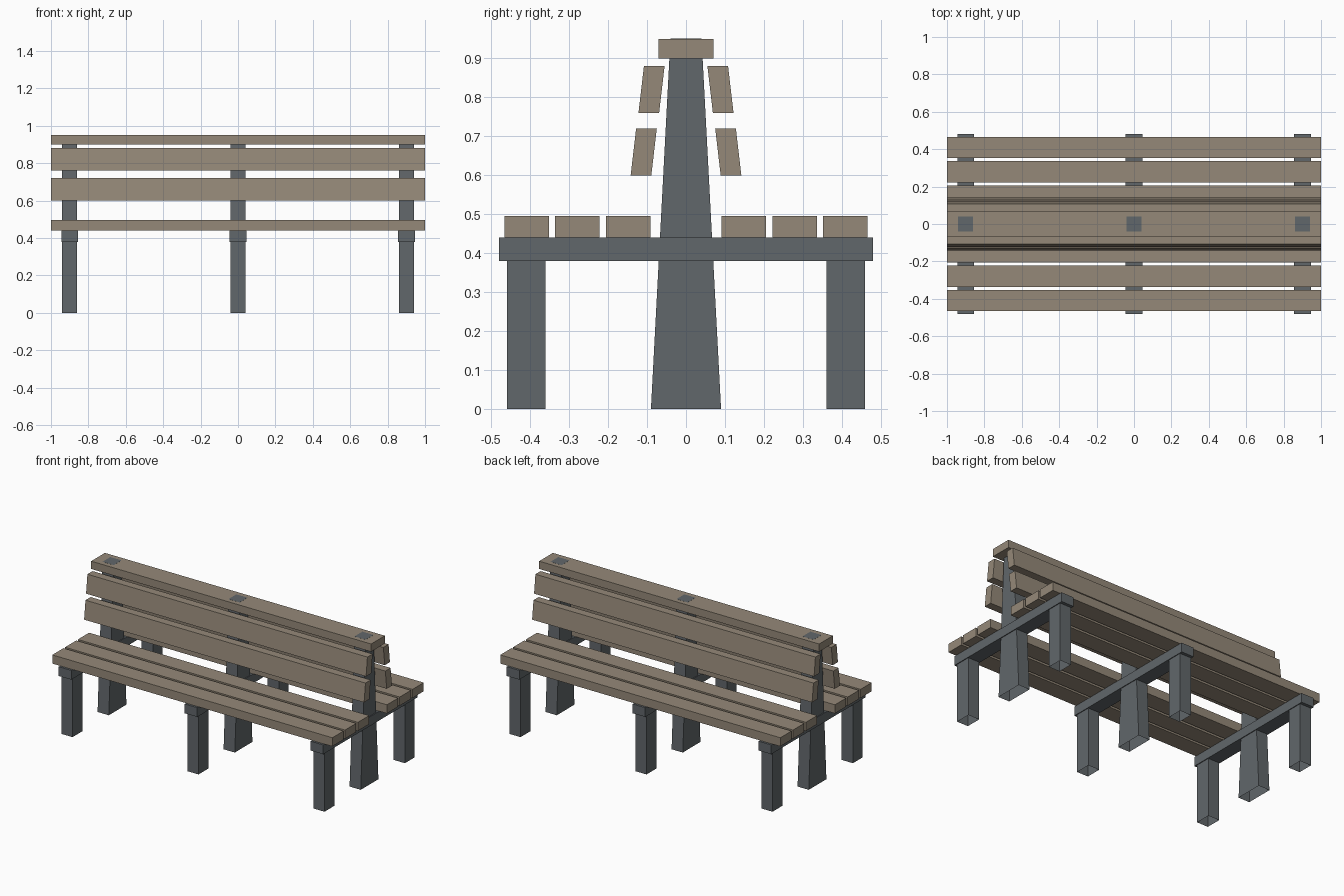
import bpy
import bmesh

cube = bpy.data.objects.get("Cube")
if cube:
    bpy.data.objects.remove(cube, do_unlink=True)


def material(name, rgb):
    mat = bpy.data.materials.new(name)
    mat.use_nodes = True
    colour = (*rgb, 1)
    mat.diffuse_color = colour
    mat.node_tree.nodes["Principled BSDF"].inputs["Base Color"].default_value = colour
    return mat


wood = material("weathered wood", (0.30, 0.25, 0.19))
metal = material("grey frame", (0.12, 0.135, 0.145))


def extrude_profile(name, profile, x, width, mat, open_bottom=False):
    """Extrude a y-z outline along x, centred on x."""
    bm = bmesh.new()
    ends = [[bm.verts.new((x + s * width / 2, y, z)) for y, z in profile]
            for s in (-1, 1)]
    bm.faces.new(ends[0])
    bm.faces.new(ends[1])
    for i in range(len(profile)):
        j = (i + 1) % len(profile)
        bm.faces.new((ends[0][i], ends[0][j], ends[1][j], ends[1][i]))
    bmesh.ops.recalc_face_normals(bm, faces=bm.faces)
    if open_bottom:
        under = [f for f in bm.faces if f.normal.z < -0.9]
        bmesh.ops.delete(bm, geom=under, context='FACES')
    mesh = bpy.data.meshes.new(name)
    bm.to_mesh(mesh)
    bm.free()
    mesh.materials.append(mat)
    obj = bpy.data.objects.new(name, mesh)
    bpy.context.collection.objects.link(obj)


def rect(y0, y1, z0, z1):
    return [(y0, z0), (y1, z0), (y1, z1), (y0, z1)]


def flip(profile, side):
    return [(side * y, z) for y, z in profile]


# Three frames: tapered post, cross bar and two legs
for x, place in ((-0.9, "right"), (0, "middle"), (0.9, "left")):
    post = [(-0.09, 0), (0.09, 0), (0.04, 0.9505), (-0.04, 0.9505)]
    extrude_profile(f"{place}_post", post, x, 0.08, metal, True)
    extrude_profile(f"{place}_cross_bar", rect(-0.48, 0.48, 0.38, 0.44), x, 0.09, metal)
    for side, end in ((-1, "front"), (1, "back")):
        leg = flip(rect(0.36, 0.46, 0, 0.38), side)
        extrude_profile(f"{place}_{end}_leg", leg, x, 0.08, metal, True)

# Seat planks and leaning backrest boards on both sides
for side, end in ((-1, "front"), (1, "back")):
    for i, y in enumerate((0.091, 0.222, 0.352)):
        plank = flip(rect(y, y + 0.114, 0.44, 0.496), side)
        extrude_profile(f"{end}_seat_plank_{i + 1}", plank, 0, 2, wood)
    for level, y, z in (("lower", 0.089, 0.60), ("upper", 0.069, 0.76)):
        board = [(y, z), (y + 0.053, z), (y + 0.039, z + 0.12), (y - 0.014, z + 0.12)]
        extrude_profile(f"{end}_{level}_back_board", flip(board, side), 0, 2, wood)

# Cap rail along the top
extrude_profile("cap_rail", rect(-0.07, 0.07, 0.90, 0.95), 0, 2, wood)
